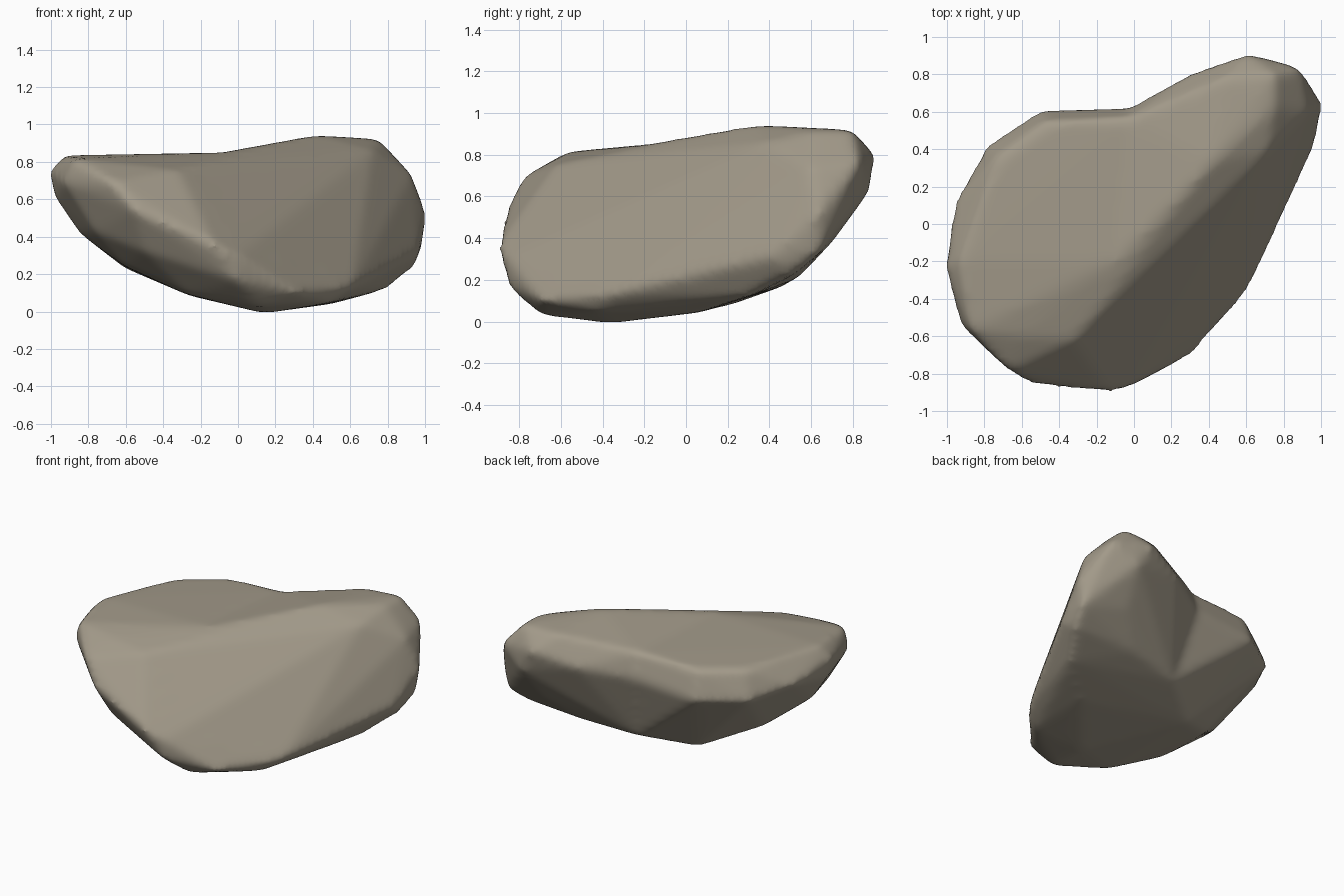
import bpy, bmesh

if "Cube" in bpy.data.objects:
    bpy.data.objects.remove(bpy.data.objects["Cube"])

# Points shared by both lobes: ridge, waist, keel and foot of the broad face
core = [(-.32, -.62, .755), (-.1, -.2, .85),
        (-.02, .57, .835), (-.02, .625, .66), (.06, .47, .17),
        (.14, -.37, -.01), (.5, .05, .04), (-.26, .23, .085), (-.27, -.58, .09),
        (.1, -.7, .03), (0, -.85, .16), (.31, -.7, .1), (.61, -.36, .13),
        (.49, -.43, .045), (-.13, -.905, .36), (0, -.86, .3),
        (-.22, -.78, .22), (.8, .3, .12), (.96, .4, .31)]
# Broad left lobe
left = [(-1.01, -.23, .75), (-.93, -.2, .835), (-.96, .12, .68), (-.79, .42, .62),
        (-.5, .61, .62), (-.73, .36, .82), (-.47, .55, .82), (-.87, -.57, .815),
        (-.93, -.54, .69), (-.67, -.79, .69), (-.55, -.86, .54), (-.6, -.6, .79),
        (-.98, -.2, .61), (-.85, -.22, .42), (-.61, 0, .235), (-.6, -.45, .24),
        (-.5, -.74, .32), (-.76, -.55, .42)]
# Narrow raised tip
tip = [(.42, .33, .945), (.72, .39, .86), (.31, .81, .72), (.48, .78, .91),
       (.6, .91, .8), (.89, .835, .76), (.7, .885, .63), (1.01, .64, .52),
       (.75, .8, .92), (.75, .62, .92), (.93, .6, .73), (.98, .64, .33),
       (.94, .52, .23), (.45, .54, .21), (.65, .71, .39)]


def hull(bm, pts):
    """Add the convex hull of pts to bm."""
    verts = [bm.verts.new(p) for p in pts]
    res = bmesh.ops.convex_hull(bm, input=verts)
    spare = {g for g in res["geom_interior"] + res["geom_unused"]
             if isinstance(g, bmesh.types.BMVert) and g.is_valid and not g.link_faces}
    bmesh.ops.delete(bm, geom=list(spare), context='VERTS')


bm = bmesh.new()
hull(bm, core + left)
hull(bm, core + tip)
bmesh.ops.recalc_face_normals(bm, faces=bm.faces)
mesh = bpy.data.meshes.new("boulder")
bm.to_mesh(mesh)
bm.free()
rock = bpy.data.objects.new("boulder", mesh)
bpy.context.collection.objects.link(rock)

# Stone colour
stone = bpy.data.materials.new("warm grey stone")
stone.diffuse_color = (.36, .32, .25, 1)
stone.use_nodes = True
stone.node_tree.nodes["Principled BSDF"].inputs["Base Color"].default_value = stone.diffuse_color
mesh.materials.append(stone)

# Fuse the lobes and soften the creases
fuse = rock.modifiers.new("fuse", 'REMESH')
fuse.mode = 'VOXEL'
fuse.voxel_size = .025
fuse.use_smooth_shade = True
soft = rock.modifiers.new("soften", 'SMOOTH')
soft.factor = .5
soft.iterations = 12
